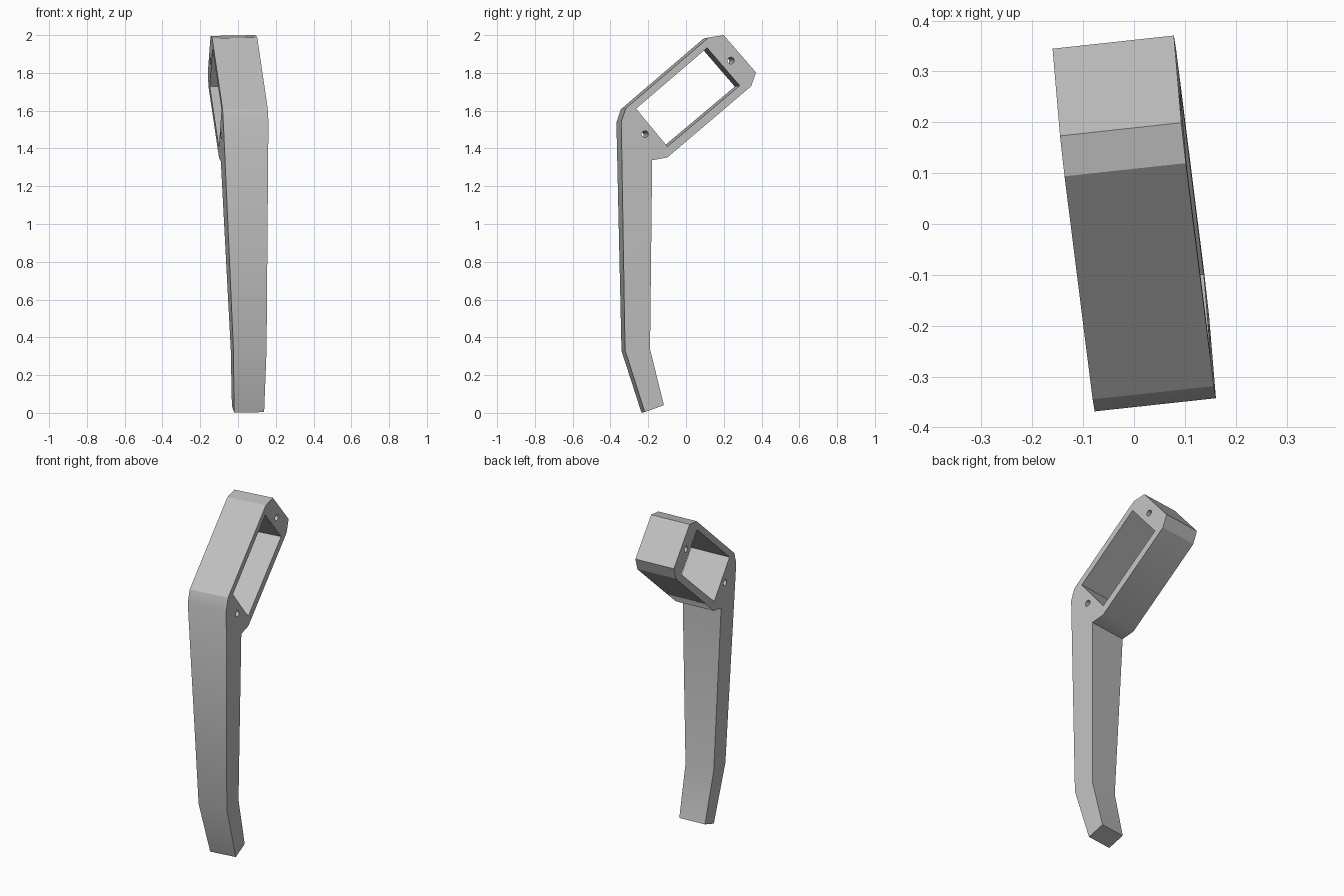
import bpy
import bmesh
import math
from mathutils import Matrix

cube = bpy.data.objects.get("Cube")
if cube:
    bpy.data.objects.remove(cube, do_unlink=True)

# Single plain grey material
grey = bpy.data.materials.new("plain_grey")
grey.use_nodes = True
colour = (0.52, 0.52, 0.52, 1)
grey.diffuse_color = colour
grey.node_tree.nodes["Principled BSDF"].inputs["Base Color"].default_value = colour

HALF = 0.12  # half width of the head

# Side profiles as (y, z); the leg also carries its half width
head = [(-0.358, 1.54), (-0.334, 1.61), (0.108, 1.985), (0.188, 1.998),
        (0.36, 1.80), (0.334, 1.727), (-0.113, 1.35), (-0.194, 1.335)]
window = [(0.10, 1.93), (0.273, 1.73), (-0.113, 1.408), (-0.279, 1.608)]
leg = [((-0.337, 0.33), (-0.204, 0.335), 0.088),
       ((-0.232, 0.002), (-0.13, 0.039), 0.08)]


def circle(cy, cz, radius=0.018, sides=16):
    steps = [2 * math.pi * i / sides for i in range(sides)]
    return [(cy + radius * math.cos(a), cz + radius * math.sin(a)) for a in steps]


screw_holes = [circle(0.226, 1.863), circle(-0.232, 1.473)]

bm = bmesh.new()


def build_side(s):
    """Makes one side wall; returns its vertex loops, outer outline first."""
    loops, edges = [], []
    for pts in [head, window] + screw_holes:
        loop = [bm.verts.new((s * HALF, y, z)) for y, z in pts]
        edges += [bm.edges.new((a, b)) for a, b in zip(loop, loop[1:] + loop[:1])]
        loops.append(loop)
    # Head wall with its window and screw holes left open
    bmesh.ops.triangle_fill(bm, edges=edges, use_beauty=True, normal=(s, 0, 0))
    # Tapering leg wall
    front, back = [loops[0][0]], [loops[0][-1]]
    for f, b, half in leg:
        front.append(bm.verts.new((s * half, *f)))
        back.append(bm.verts.new((s * half, *b)))
        bm.faces.new((front[-2], front[-1], back[-1], back[-2]))
    loops[0] = loops[0] + back[1:] + front[:0:-1]
    return loops


# Two side walls joined by the rim, window lining and hole linings
left, right = build_side(1), build_side(-1)
for la, lb in zip(left, right):
    n = len(la)
    for i in range(n):
        j = (i + 1) % n
        bm.faces.new((la[i], la[j], lb[j], lb[i]))
bmesh.ops.recalc_face_normals(bm, faces=bm.faces)

# Slight lean and turn of the whole part
pivot = Matrix.Translation((0, 0, 1.7))
lean = pivot @ Matrix.Rotation(-0.02, 4, 'Y') @ pivot.inverted()
bm.transform(Matrix.Rotation(math.radians(6.2), 4, 'Z') @ lean)

mesh = bpy.data.meshes.new("handle_bracket")
bm.to_mesh(mesh)
bm.free()
mesh.materials.append(grey)
bracket = bpy.data.objects.new("handle_bracket", mesh)
bpy.context.collection.objects.link(bracket)

bpy.ops.object.select_all(action='DESELECT')
bracket.select_set(True)
bpy.context.view_layer.objects.active = bracket
bpy.ops.object.shade_smooth_by_angle(angle=math.radians(30))
